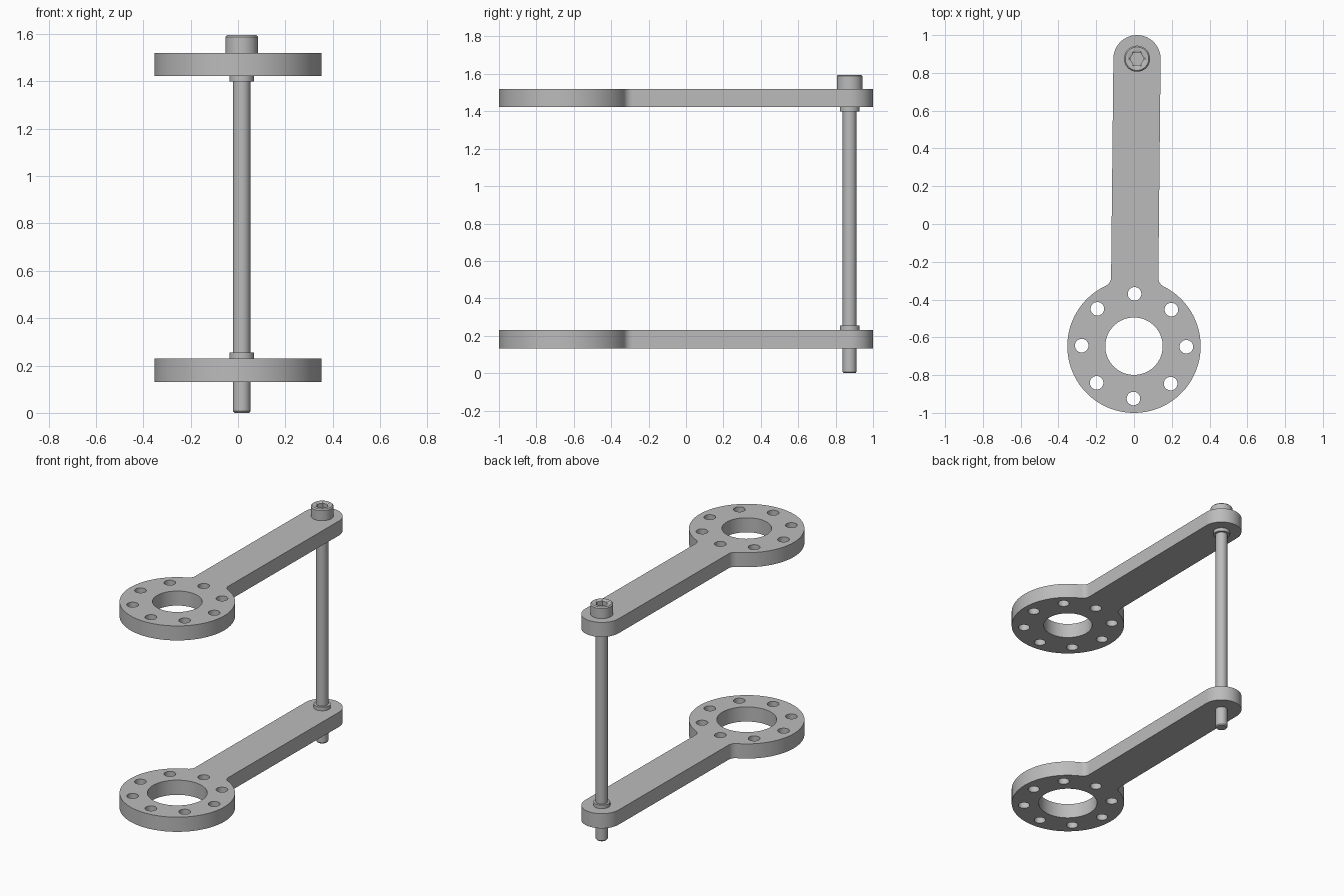
import bpy, bmesh
from math import sin, cos, pi, sqrt, atan2, radians
from mathutils import Matrix

cube = bpy.data.objects.get("Cube")
if cube:
    bpy.data.objects.remove(cube, do_unlink=True)

grey = bpy.data.materials.new("brushed grey metal")
grey.use_nodes = True
GREY = (0.5, 0.5, 0.5, 1)
grey.diffuse_color = GREY
grey.node_tree.nodes["Principled BSDF"].inputs["Base Color"].default_value = GREY

DISC_Y = -0.647                 # centre of the flange disc
DISC_R, TIP_R, FILLET = 0.353, 0.125, 0.05
ARM = 1.522                     # disc centre to bolt centre
TILT = radians(-0.6)
BOLT_X, BOLT_Y = 0.016, DISC_Y + ARM


def finish(name, mesh, angle=30):
    obj = bpy.data.objects.new(name, mesh)
    bpy.context.collection.objects.link(obj)
    mesh.materials.clear()
    mesh.materials.append(grey)
    bpy.ops.object.select_all(action='DESELECT')
    obj.select_set(True)
    bpy.context.view_layer.objects.active = obj
    bpy.ops.object.shade_smooth_by_angle(angle=radians(angle))
    return obj


def arc(cx, cy, r, a0, a1, n):
    return [(cx + r * cos(a0 + (a1 - a0) * i / n),
             cy + r * sin(a0 + (a1 - a0) * i / n)) for i in range(n + 1)]


def circle(cx, cy, r, n):
    return arc(cx, cy, r, 0, 2 * pi, n)[:-1]


def arm_outline():
    # Right half from the disc bottom to the tip, then mirrored
    fx = TIP_R + FILLET
    fy = sqrt((DISC_R + FILLET) ** 2 - fx ** 2)
    a = atan2(fy, fx)
    half = arc(0, 0, DISC_R, -pi / 2, a, 48)
    half += arc(fx, fy, FILLET, a + pi, pi, 8)[1:]
    half += arc(0, ARM, TIP_R, 0, pi / 2, 20)
    return half + [(-x, y) for x, y in reversed(half[1:-1])]


def arm_plate(name, z0, z1, bore):
    # Filled flat curve with holes, extruded into a plate
    loops = [arm_outline(), circle(0, 0, bore, 64)]
    loops += [circle(0.277 * cos(k * pi / 4), 0.277 * sin(k * pi / 4), 0.036, 28)
              for k in range(8)]
    curve = bpy.data.curves.new(name + "_profile", 'CURVE')
    curve.dimensions = '2D'
    curve.fill_mode = 'BOTH'
    curve.extrude = (z1 - z0) / 2
    for pts in loops:
        s = curve.splines.new('POLY')
        s.points.add(len(pts) - 1)
        for p, (x, y) in zip(s.points, pts):
            p.co = (x, y, 0, 1)
        s.use_cyclic_u = True
    temp = bpy.data.objects.new(name + "_profile", curve)
    bpy.context.collection.objects.link(temp)
    deps = bpy.context.evaluated_depsgraph_get()
    mesh = bpy.data.meshes.new_from_object(temp.evaluated_get(deps))
    bpy.data.objects.remove(temp, do_unlink=True)
    bm = bmesh.new()
    bm.from_mesh(mesh)
    bmesh.ops.remove_doubles(bm, verts=bm.verts, dist=1e-5)
    bmesh.ops.recalc_face_normals(bm, faces=bm.faces)
    bm.transform(Matrix.Translation((0, DISC_Y, (z0 + z1) / 2)) @ Matrix.Rotation(TILT, 4, 'Z'))
    bm.to_mesh(mesh)
    bm.free()
    return finish(name, mesh)


def lathe(name, rings, n=48, closed=False):
    # Each ring is (radius, height, hexagonal?)
    bm = bmesh.new()
    rows = []
    for r, z, hexed in rings:
        row = []
        for i in range(n):
            a = 2 * pi * i / n
            rr = r * cos(pi / 6) / cos(a % (pi / 3) - pi / 6) if hexed else r
            row.append(bm.verts.new((BOLT_X + rr * cos(a), BOLT_Y + rr * sin(a), z)))
        rows.append(row)
    pairs = list(zip(rows, rows[1:]))
    if closed:
        pairs.append((rows[-1], rows[0]))
    else:
        bm.faces.new(rows[0])
        bm.faces.new(rows[-1])
    for lo, hi in pairs:
        for i in range(n):
            j = (i + 1) % n
            bm.faces.new((lo[i], lo[j], hi[j], hi[i]))
    bmesh.ops.recalc_face_normals(bm, faces=bm.faces)
    mesh = bpy.data.meshes.new(name)
    bm.to_mesh(mesh)
    bm.free()
    return finish(name, mesh)


# Two matching arms; the lower one has the wider bore
arm_plate("lower_arm_plate", 0.131, 0.23, 0.183)
arm_plate("upper_arm_plate", 1.422, 1.52, 0.152)

# Long socket-head bolt, chamfered at both ends
lathe("socket_head_bolt", [
    (0.031, 0, False), (0.037, 0.007, False), (0.037, 1.52, False),
    (0.069, 1.52, False), (0.069, 1.588, False), (0.062, 1.595, False),
    (0.042, 1.595, False), (0.037, 1.59, True), (0.037, 1.55, True)])

# Collars between the arms
for name, z0, z1 in (("lower_collar", 0.23, 0.254), ("upper_collar", 1.399, 1.422)):
    lathe(name, [(0.036, z0, False), (0.052, z0, False),
                 (0.052, z1, False), (0.036, z1, False)], closed=True)
